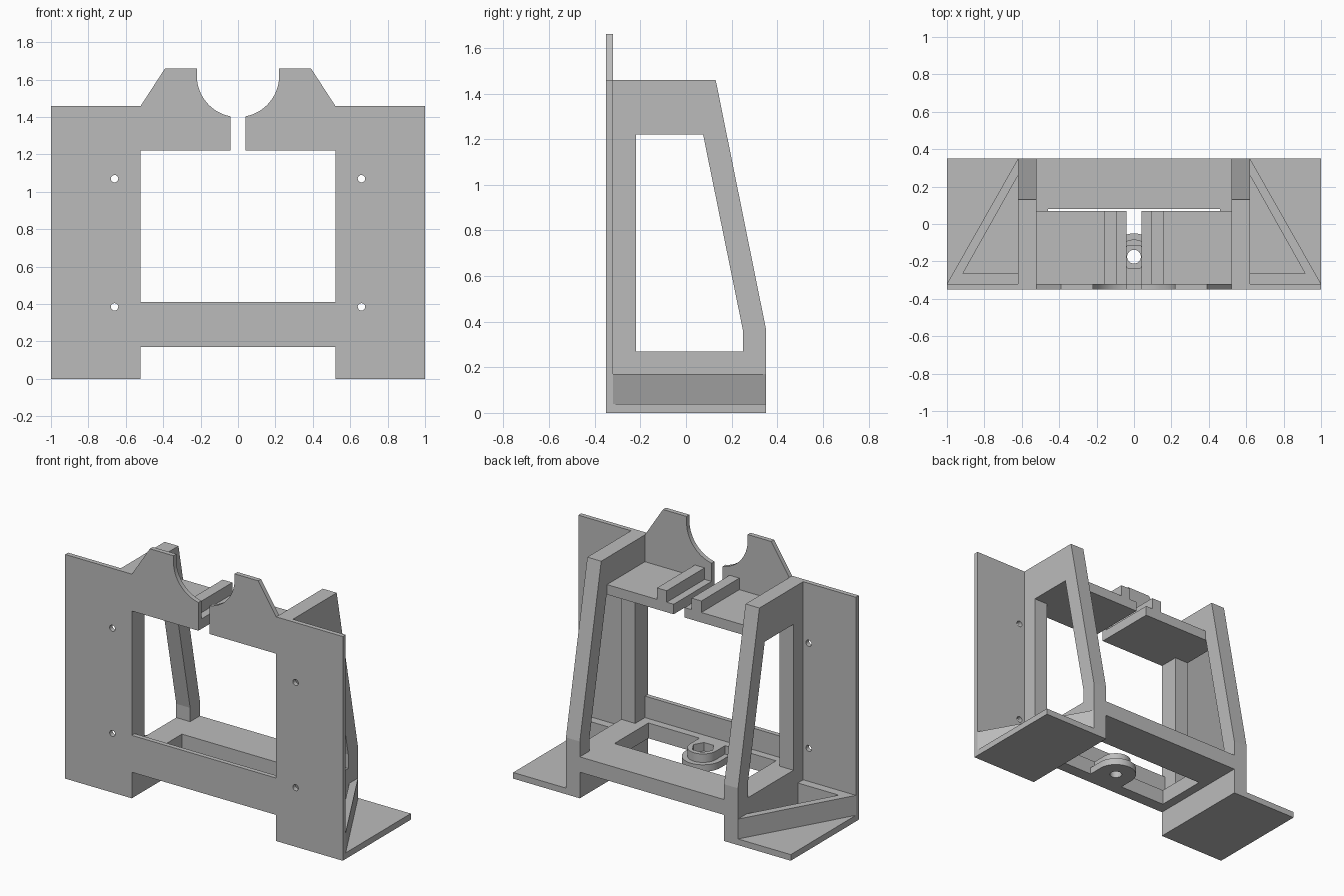
import bpy, bmesh, math

cube = bpy.data.objects.get("Cube")
if cube:
    bpy.data.objects.remove(cube, do_unlink=True)

grey = bpy.data.materials.new("plain grey")
grey.use_nodes = True
COLOUR = (0.5, 0.5, 0.5, 1)
grey.diffuse_color = COLOUR
grey.node_tree.nodes["Principled BSDF"].inputs["Base Color"].default_value = COLOUR

# Order in which profile u, v and depth w become x, y, z
PLACE = {
    "x": lambda u, v, w: (w, u, v),
    "y": lambda u, v, w: (u, w, v),
    "z": lambda u, v, w: (u, v, w),
}


def extrude(name, loops, axis, lo, hi, smooth=False):
    """Extrude an outline (first loop) with holes (other loops) along an axis."""
    curve = bpy.data.curves.new(name, "CURVE")
    curve.dimensions = "2D"
    curve.fill_mode = "BOTH"
    curve.extrude = (hi - lo) / 2
    for loop in loops:
        spline = curve.splines.new("POLY")
        spline.points.add(len(loop) - 1)
        for point, (u, v) in zip(spline.points, loop):
            point.co = (u, v, 0, 1)
        spline.use_cyclic_u = True
    temp = bpy.data.objects.new("helper_profile", curve)
    bpy.context.collection.objects.link(temp)
    deps = bpy.context.evaluated_depsgraph_get()
    mesh = bpy.data.meshes.new_from_object(temp.evaluated_get(deps))
    bpy.data.objects.remove(temp, do_unlink=True)
    bpy.data.curves.remove(curve)

    bm = bmesh.new()
    bm.from_mesh(mesh)
    for v in bm.verts:
        v.co = PLACE[axis](v.co.x, v.co.y, v.co.z + (lo + hi) / 2)
    bmesh.ops.remove_doubles(bm, verts=bm.verts, dist=1e-4)
    bmesh.ops.recalc_face_normals(bm, faces=bm.faces)
    for f in bm.faces:
        f.smooth = False
    bm.to_mesh(mesh)
    bm.free()
    mesh.materials.clear()
    mesh.materials.append(grey)
    mesh.name = name
    obj = bpy.data.objects.new(name, mesh)
    bpy.context.collection.objects.link(obj)
    if smooth:
        bpy.ops.object.select_all(action="DESELECT")
        obj.select_set(True)
        bpy.context.view_layer.objects.active = obj
        bpy.ops.object.shade_smooth_by_angle(angle=math.radians(30))
    return obj


def rect(a, b, c, d):
    return [(a, c), (b, c), (b, d), (a, d)]


def arc(cx, cy, r, start, end, n):
    angles = [math.radians(start + (end - start) * i / n) for i in range(n + 1)]
    return [(cx + r * math.cos(a), cy + r * math.sin(a)) for a in angles]


def circle(cx, cy, r, n=24, turn=0):
    return arc(cx, cy, r, turn, turn + 360, n)[:-1]


def mirrored(points):
    return [(-u, v) for u, v in reversed(points)]


IN, OUT = 0.52, 0.62            # inner and outer faces of the side frames
FRONT, BACK, INNER = -0.35, 0.35, -0.32
DECK, SHELF = 0.17, 1.22        # undersides of the base ring and the shelf

# Front plate with open cradle, window and screw holes
half = [(IN, DECK), (IN, 0), (1, 0), (1, 1.46), (IN, 1.46), (0.39, 1.66), (0.22, 1.66)]
half += arc(0, 1.62, 0.22, 0, -79.5, 20)
half += [(0.04, SHELF), (IN, SHELF), (IN, 0.41)]
screws = [circle(s * 0.66, z, 0.02, 16) for s in (-1, 1) for z in (0.385, 1.07)]
extrude("front_plate", [half + mirrored(half)] + screws, "y", FRONT, INNER, True)

# Parts repeated on both sides
frame = [(INNER, 0), (BACK, 0), (BACK, 0.37), (0.13, 1.46), (INNER, 1.46)]
window = [(-0.22, 0.27), (0.25, 0.27), (0.25, 0.36), (0.075, SHELF), (-0.22, SHELF)]
brace = [(OUT, INNER), (1, INNER), (OUT, BACK), (OUT, 0.26),
         (0.915, -0.265), (OUT, -0.265)]
for side, s in (("left", 1), ("right", -1)):
    def span(a, b):
        return sorted((s * a, s * b))

    extrude(side + "_side_frame", [frame, window], "x", *span(IN, OUT))
    extrude(side + "_foot", [rect(*span(OUT, 1), INNER, BACK)], "z", 0, 0.04)
    extrude(side + "_foot_brace", [[(s * u, v) for u, v in brace]], "z", 0.04, DECK)
    extrude(side + "_shelf", [rect(*span(0.04, IN), INNER, 0.07)], "z", SHELF, 1.285)
    extrude(side + "_shelf_rail", [rect(*span(0.09, 0.16), INNER, 0.07)], "z", 1.285, 1.36)

# Base ring between the side frames
extrude("base_ring", [rect(-IN, IN, INNER, BACK), rect(-0.46, 0.46, -0.27, 0.08)],
        "z", DECK, 0.27)


# Nut holder on a rounded tongue
def tongue(r):
    return [(-r, -0.27), (r, -0.27)] + arc(0, -0.175, r, 0, 180, 24)


extrude("nut_tongue", [tongue(0.125), circle(0, -0.175, 0.037)], "z", DECK, 0.215, True)
extrude("nut_collar", [tongue(0.092), circle(0, -0.175, 0.069, 6)], "z", 0.215, 0.27, True)
